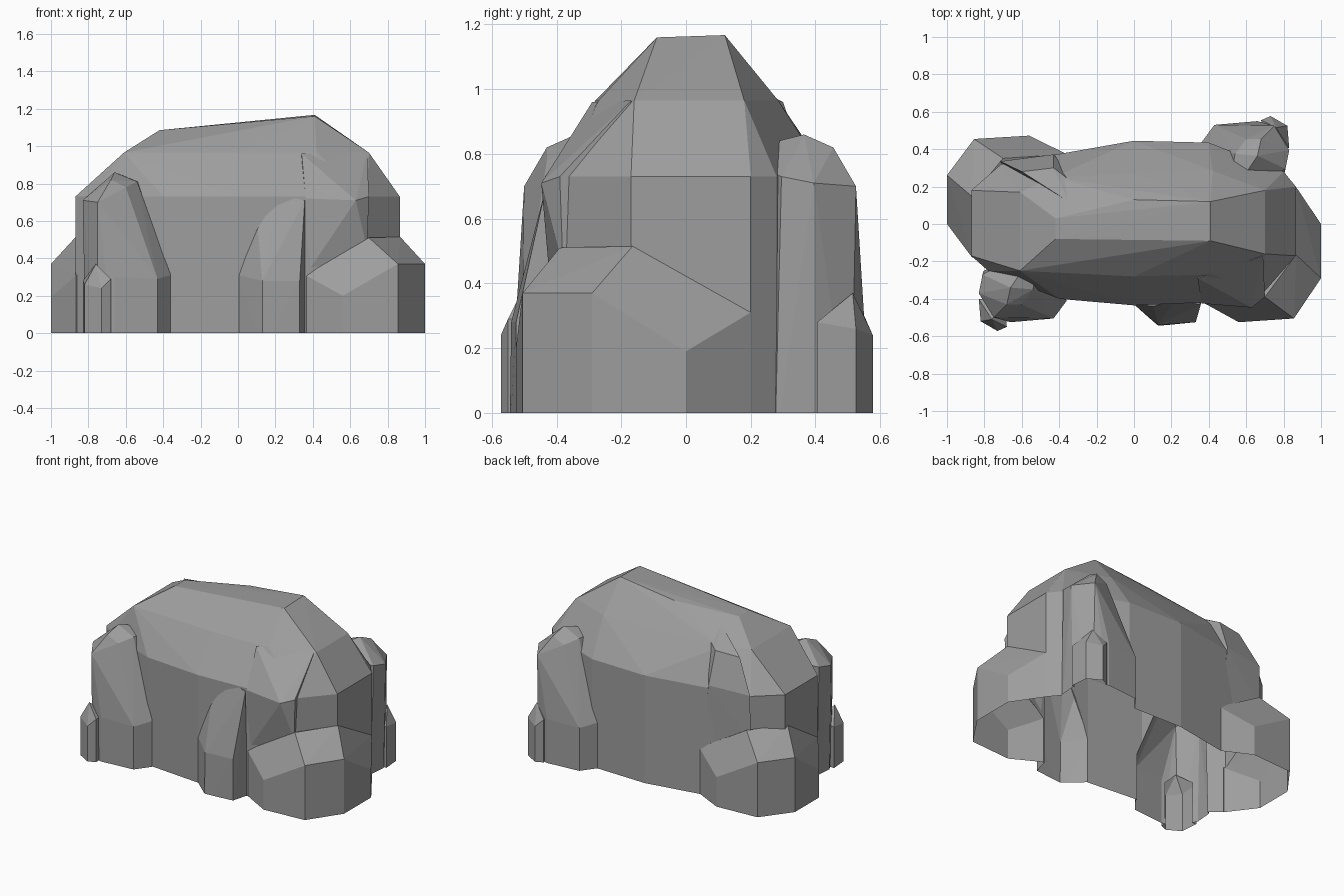
import bpy, bmesh

DEEP = -0.1  # parts start below ground, then get trimmed flat at z = 0


def hull(name, points):
    """Faceted stone from the convex hull of a few points."""
    bm = bmesh.new()
    for p in points:
        bm.verts.new(p)
    res = bmesh.ops.convex_hull(bm, input=bm.verts[:])
    junk = {g for g in res["geom_interior"] + res["geom_unused"]
            if isinstance(g, bmesh.types.BMVert)}
    bmesh.ops.delete(bm, geom=list(junk), context='VERTS')
    bmesh.ops.recalc_face_normals(bm, faces=bm.faces[:])
    me = bpy.data.meshes.new(name)
    bm.to_mesh(me)
    bm.free()
    ob = bpy.data.objects.new(name, me)
    bpy.context.collection.objects.link(ob)
    return ob


def stone(name, plan, tops):
    """Upright stone: ground outline plus upper corner points."""
    return hull(name, [(x, y, DEEP) for x, y in plan] + tops)


# Main boulder: ground and shoulder outline, upper ring, crest
girth = [(0.865, -0.17), (0.865, 0.2), (0.8, 0.28), (0.4, 0.435), (0, 0.445), (-0.36, 0.365),
         (-0.71, 0.32), (-0.87, 0.18), (-0.87, -0.17), (-0.78, -0.25), (-0.4, -0.4),
         (0, -0.435), (0.36, -0.42), (0.69, -0.37)]
ring = [(0.7, -0.16), (0.7, 0.18), (0.42, 0.285), (0, 0.27), (-0.43, 0.25),
        (-0.61, 0.17), (-0.61, -0.25), (0, -0.28), (0.42, -0.27)]
crest = [(-0.42, 0.03, 1.085), (-0.42, -0.08, 1.085), (0, 0.13, 1.12), (0, -0.09, 1.12),
         (0.41, 0.12, 1.167), (0.41, -0.09, 1.16)]
rock = stone("boulder", girth,
             [(x, y, 0.73) for x, y in girth] + [(x, y, 0.965) for x, y in ring] + crest)

parts = []

# Overhanging shoulder above the front right boulder
parts.append(hull("shoulder", [(0.362, -0.425, 0.72), (0.63, -0.447, 0.71), (0.7, -0.39, 0.73),
                               (0.34, -0.29, 0.96), (0.69, -0.17, 0.965), (0.6, -0.4, 0.5),
                               (0.362, -0.412, 0.31), (0.69, -0.38, 0.45), (0.5, 0, 0.6)]))

# Rear shoulder rib
parts.append(hull("rear_rib", [(-0.35, 0.12, 1.05), (-0.3, 0.2, 0.99), (-0.43, 0.3, 0.96),
                               (-0.6, 0.28, 0.95), (-0.715, 0.335, 0.74), (-0.43, 0.372, 0.75),
                               (-0.72, 0.335, 0.45), (-0.38, 0.37, 0.3), (-0.45, 0.1, 0.4)]))

# Front buttress, a tall fin beside a low wedge
parts.append(stone("buttress_wedge",
                   [(0, -0.43), (0.13, -0.545), (0.33, -0.525), (0.36, -0.41), (0.2, -0.2)],
                   [(0, -0.43, 0.31), (0.13, -0.54, 0.28), (0.105, -0.44, 0.56),
                    (0.33, -0.525, 0.28), (0.357, -0.43, 0.71), (0.22, -0.41, 0.74), (0.2, -0.2, 0.7)]))

# Low boulders, corner pillars and foot stones, each with a half-turn twin
low_plan = [(1, -0.29), (1, 0.0), (0.865, 0.2), (0.36, -0.415), (0.56, -0.525), (0.855, -0.505), (0.4, 0)]
low_top = [(1, -0.29, 0.37), (1, 0.0, 0.19), (0.865, 0.2, 0.31), (0.36, -0.415, 0.31),
           (0.56, -0.525, 0.2), (0.855, -0.505, 0.37), (0.7, -0.39, 0.51), (0.867, -0.165, 0.515),
           (0.4, 0, 0.3)]
pillar_plan = [(-0.36, -0.41), (-0.43, -0.505), (-0.66, -0.525), (-0.755, -0.485), (-0.815, -0.37),
               (-0.805, -0.25), (-0.5, -0.1)]
pillar_top = [(-0.36, -0.41, 0.31), (-0.43, -0.505, 0.29), (-0.66, -0.525, 0.3), (-0.755, -0.485, 0.25),
              (-0.54, -0.35, 0.81), (-0.6, -0.43, 0.78), (-0.75, -0.5, 0.7), (-0.83, -0.37, 0.71),
              (-0.81, -0.27, 0.73), (-0.66, -0.34, 0.86), (-0.68, -0.43, 0.82), (-0.5, -0.1, 0.8)]
foot_plan = [(-0.83, -0.4), (-0.82, -0.52), (-0.73, -0.572), (-0.68, -0.55), (-0.69, -0.42)]
foot_top = [(-0.83, -0.4, 0.28), (-0.82, -0.52, 0.26), (-0.73, -0.572, 0.24), (-0.68, -0.55, 0.29),
            (-0.76, -0.51, 0.37), (-0.69, -0.42, 0.29)]
for name, plan, tops, scale, shift in (("low_boulder", low_plan, low_top, 0.9, 0),
                                       ("pillar", pillar_plan, pillar_top, 1, 0.025),
                                       ("foot_stone", foot_plan, foot_top, 1, 0.005)):
    parts.append(stone("front_" + name, plan, tops))
    parts.append(stone("rear_" + name, [(-x, -y * scale + shift) for x, y in plan],
                       [(-x, -y * scale + shift, z) for x, y, z in tops]))

# Fuse everything into one shell
for p in parts:
    mod = rock.modifiers.new(p.name, 'BOOLEAN')
    mod.operation, mod.solver, mod.object = 'UNION', 'EXACT', p
deps = bpy.context.evaluated_depsgraph_get()
fused = bpy.data.meshes.new_from_object(rock.evaluated_get(deps))
rock.modifiers.clear()
rock.data = fused
for p in parts:
    bpy.data.objects.remove(p)

# Trim at the ground and leave the underside open
bm = bmesh.new()
bm.from_mesh(fused)
bmesh.ops.bisect_plane(bm, geom=bm.verts[:] + bm.edges[:] + bm.faces[:],
                       plane_co=(0, 0, 0), plane_no=(0, 0, 1), clear_inner=True)
bm.to_mesh(fused)
bm.free()

# Darker stone grey
grey = bpy.data.materials.new("stone_grey")
grey.diffuse_color = (0.34, 0.34, 0.34, 1)
fused.materials.clear()
fused.materials.append(grey)
